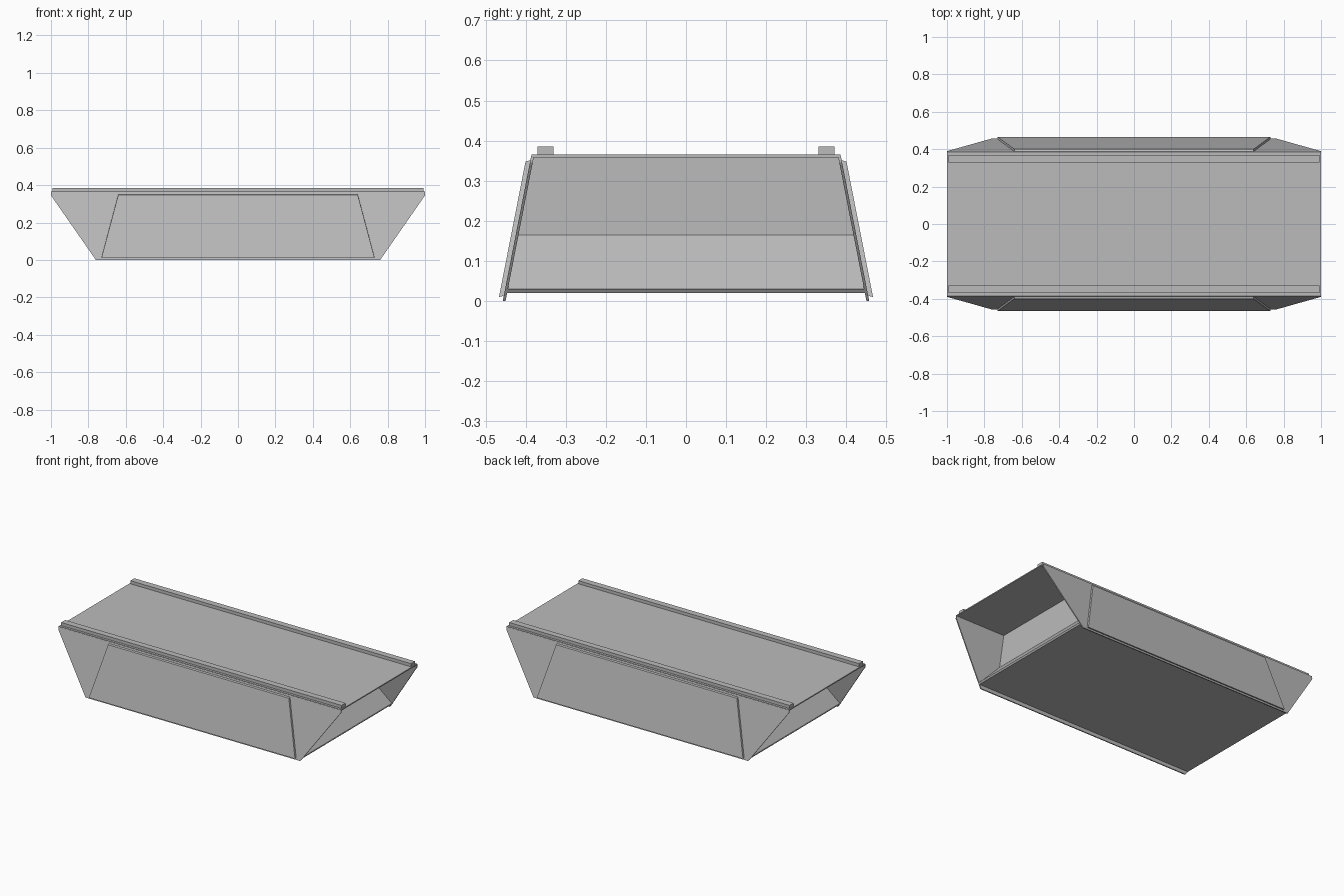
import bpy
import bmesh
from mathutils import Vector

cube = bpy.data.objects.get("Cube")
if cube:
    bpy.data.objects.remove(cube, do_unlink=True)

grey = bpy.data.materials.new("plain_grey")
grey.use_nodes = True
colour = (0.5, 0.5, 0.5, 1)
grey.diffuse_color = colour
grey.node_tree.nodes["Principled BSDF"].inputs["Base Color"].default_value = colour


def slab(name, outline, offset):
    """Flat outline pushed along an offset to make a closed plate."""
    bm = bmesh.new()
    face = bm.faces.new([bm.verts.new(p) for p in outline])
    extruded = bmesh.ops.extrude_face_region(bm, geom=[face], use_keep_orig=True)
    moved = [g for g in extruded["geom"] if isinstance(g, bmesh.types.BMVert)]
    bmesh.ops.translate(bm, verts=moved, vec=Vector(offset))
    bmesh.ops.recalc_face_normals(bm, faces=bm.faces)
    mesh = bpy.data.meshes.new(name)
    bm.to_mesh(mesh)
    bm.free()
    mesh.materials.append(grey)
    obj = bpy.data.objects.new(name, mesh)
    bpy.context.collection.objects.link(obj)
    return obj


def lean(z):
    """Outer surface of the leaning side walls at a given height."""
    return 0.457 - 0.196 * z


def bar(name, x, y0, y1, z0, z1):
    return slab(name, [(-x, y0, z0), (x, y0, z0), (x, y1, z0), (-x, y1, z0)], (0, 0, z1 - z0))


# Top deck and floor; the floor ends follow the slope of the walls
bar("top_deck", 1, -0.385, 0.385, 0.358, 0.365)
floor = [(-0.775, 0.02), (0.775, 0.02), (0.782, 0.03), (-0.782, 0.03)]
slab("floor", [(x, -0.449, z) for x, z in floor], (0, 0.898, 0))

for side, s in (("front", -1), ("back", 1)):
    # Leaning side wall with pointed ends
    half = [(0.76, 0), (1, 0.345), (1, 0.362)]
    wall = half + [(-x, z) for x, z in reversed(half)]
    slab(side + "_wall", [(x, s * lean(z), z) for x, z in wall], (0, -s * 0.007, 0))

    # Raised trapezoid panel on the wall
    panel = [(-0.73, 0.013), (0.73, 0.013), (0.64, 0.351), (-0.64, 0.351)]
    slab(side + "_panel", [(x, s * lean(z), z) for x, z in panel], (0, s * 0.012, -0.003))

    # Rail along the deck edge
    bar(side + "_rail", 0.993, s * 0.33, s * 0.37, 0.365, 0.385)

for side, s in (("right", -1), ("left", 1)):
    # Recessed end: upright bulkhead above a sloping plate
    def across(x, z):
        y = lean(z) - 0.004
        return [(s * x, -y, z), (s * x, y, z)]

    low, ridge, high = across(0.778, 0.03), across(0.65, 0.165), across(0.65, 0.36)
    slab(side + "_slope", low + ridge[::-1], (-s * 0.008, 0, 0))
    slab(side + "_bulkhead", ridge + high[::-1], (-s * 0.008, 0, 0))
